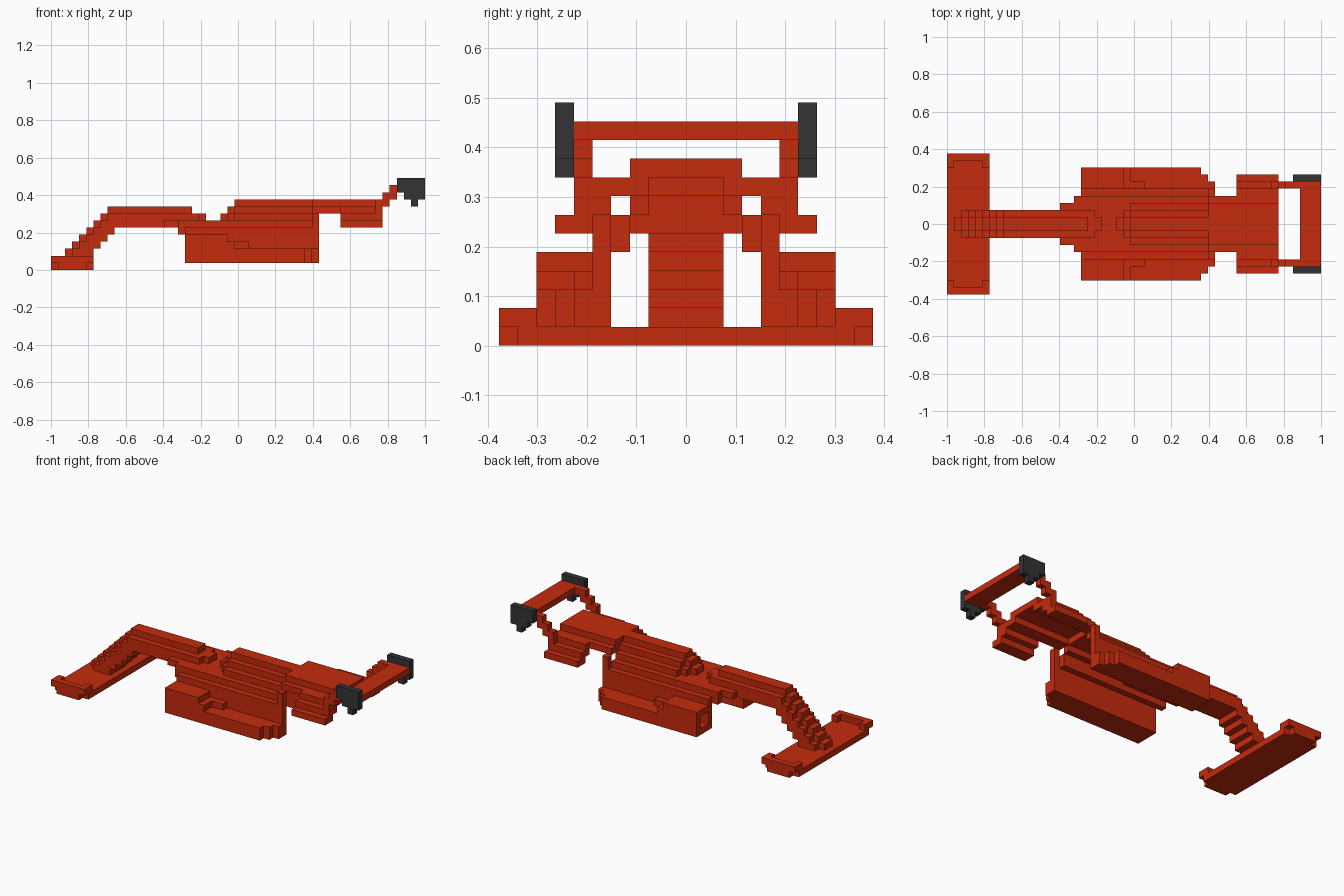
import bpy, bmesh, math
from mathutils import Vector

cube = bpy.data.objects.get("Cube")
if cube:
    bpy.data.objects.remove(cube, do_unlink=True)

U = 2 / 53          # size of one block
LENGTH = 53         # blocks along x


def material(name, rgb):
    m = bpy.data.materials.new(name)
    m.use_nodes = True
    m.diffuse_color = (*rgb, 1)
    m.node_tree.nodes["Principled BSDF"].inputs["Base Color"].default_value = (*rgb, 1)
    return m


RED = material("body red", (0.56, 0.024, 0.004))
DARK = material("dark grey", (0.033, 0.033, 0.033))


def cells(box):
    """Blocks of a box (x0, x1, y0, y1, z0, z1), y mirrored to both sides."""
    x0, x1, y0, y1, z0, z1 = box
    for x in range(x0, x1):
        for y in range(y0, y1):
            for z in range(z0, z1):
                yield (x, y, z)
                yield (x, -1 - y, z)


def part(name, boxes, mat=RED, cuts=()):
    """Join boxes into one blocky shell, keeping only its outer faces."""
    solid = {c for b in boxes for c in cells(b)}
    solid -= {c for b in cuts for c in cells(b)}
    bm = bmesh.new()
    verts = {}

    def vert(p):
        if p not in verts:
            verts[p] = bm.verts.new(((p[0] - LENGTH / 2) * U, p[1] * U, p[2] * U))
        return verts[p]

    for c in sorted(solid):
        for axis in range(3):
            for side in (0, 1):
                n = list(c)
                n[axis] += 2 * side - 1
                if tuple(n) in solid:
                    continue
                a, b = (axis + 1) % 3, (axis + 2) % 3
                corners = []
                for da, db in ((0, 0), (1, 0), (1, 1), (0, 1)):
                    p = list(c)
                    p[axis] += side
                    p[a] += da
                    p[b] += db
                    corners.append(vert(tuple(p)))
                bm.faces.new(corners if side else corners[::-1])
    # merge flat regions into large faces
    bmesh.ops.dissolve_limit(bm, angle_limit=math.radians(1),
                             verts=bm.verts[:], edges=bm.edges[:])
    me = bpy.data.meshes.new(name)
    bm.to_mesh(me)
    bm.free()
    me.materials.append(mat)
    ob = bpy.data.objects.new(name, me)
    bpy.context.collection.objects.link(ob)
    return ob


# front wing with upright ends
part("front_wing", [(0, 6, 0, 9, 0, 1), (1, 5, 9, 10, 0, 1)])
part("front_wing_ends", [(0, 6, 9, 10, 1, 2), (0, 1, 8, 9, 1, 2), (5, 6, 8, 9, 1, 2)])

# stepped nose rising from the wing, with a raised spine
nose = []
for x in range(1, 9):
    low = max(1, x - 3)
    nose.append((x, x + 1, 0, 1, low, x + 1))
    nose.append((x, x + 1, 1, 2, low, x))
nose += [(9, 20, 0, 1, 6, 9), (9, 20, 1, 2, 6, 8),
         (20, 22, 0, 1, 6, 8), (20, 21, 1, 2, 6, 8)]
part("nose", nose)

# cockpit tub
part("cockpit_tub", [(16, 26, 0, 3, 6, 7), (18, 37, 3, 4, 5, 7)])

# side walls of the body with a taller rear post
part("body_walls", [(19, 37, 4, 5, 1, 6), (37, 38, 4, 5, 1, 8)])

# side pods: tall front, low shelf, rounded tail, open intake
part("side_pods",
     [(19, 25, 5, 8, 1, 5), (25, 36, 5, 8, 1, 3), (36, 37, 5, 7, 1, 3),
      (37, 38, 5, 6, 1, 3), (25, 26, 6, 8, 3, 4), (25, 28, 5, 6, 3, 4)],
     cuts=[(19, 22, 5, 7, 2, 4)])

# stepped engine cover
part("engine_cover",
     [(24, 25, 0, 1, 7, 8), (25, 26, 0, 1, 7, 9), (25, 26, 1, 2, 7, 8),
      (26, 37, 0, 1, 8, 10), (26, 37, 1, 2, 8, 9), (26, 37, 2, 3, 7, 8)])

# wide arched rear cover with side flanges
part("rear_cover",
     [(37, 47, 0, 2, 9, 10), (37, 47, 2, 3, 8, 10), (37, 47, 3, 4, 8, 9),
      (41, 47, 4, 5, 7, 9), (41, 47, 5, 6, 6, 8), (41, 47, 6, 7, 6, 7)])

# rear wing, its stepped struts and end plates
part("rear_wing_struts",
     [(46, 47, 5, 6, 8, 10), (47, 48, 5, 6, 9, 11),
      (48, 49, 5, 6, 10, 12), (49, 50, 5, 6, 11, 12)])
part("rear_wing", [(50, 53, 0, 6, 11, 12)])
part("rear_wing_end_plates",
     [(49, 53, 6, 7, 11, 13), (50, 53, 6, 7, 10, 11), (51, 52, 6, 7, 9, 10)], DARK)
